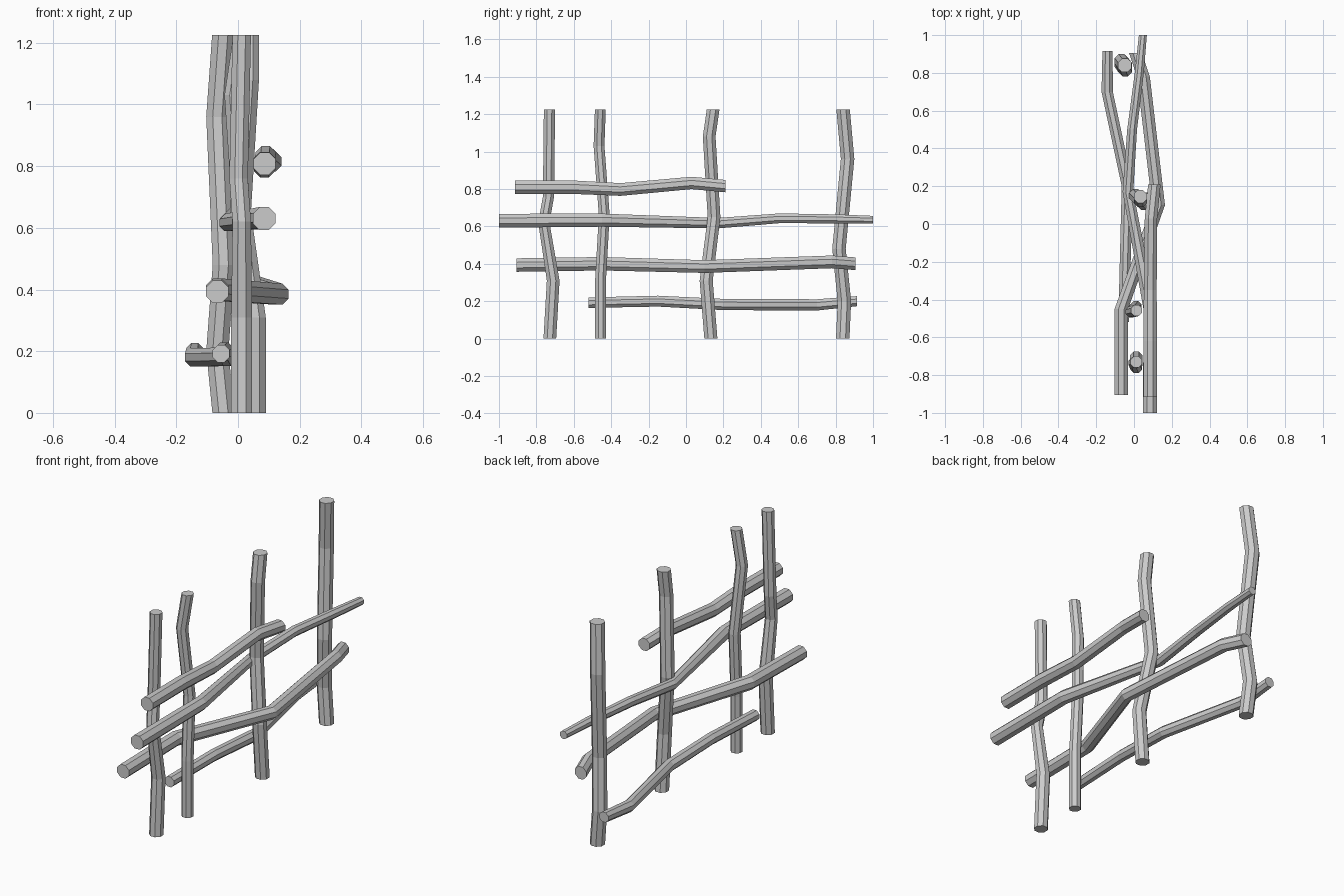
import bpy, bmesh, math

# single weathered grey colour
grey = bpy.data.materials.new("pale_grey_wood")
grey.diffuse_color = (0.6, 0.6, 0.6, 1)

SIDES = 8


def pole(name, path, axis):
    """Crooked octagonal pole. path: (x, y, z, half_width); rings stay square to axis."""
    bm = bmesh.new()
    rings = []
    for x, y, z, r in path:
        ring = []
        for i in range(SIDES):
            a = 2 * math.pi * (i + 0.5) / SIDES
            c = r / math.cos(math.pi / SIDES)
            u, v = c * math.cos(a), c * math.sin(a)
            off = (u, v, 0) if axis == "z" else (u, 0, v)
            ring.append(bm.verts.new((x + off[0], y + off[1], z + off[2])))
        rings.append(ring)
    for lo, hi in zip(rings, rings[1:]):
        for i in range(SIDES):
            j = (i + 1) % SIDES
            bm.faces.new((lo[i], lo[j], hi[j], hi[i]))
    bm.faces.new(rings[0])
    bm.faces.new(rings[-1])
    bmesh.ops.recalc_face_normals(bm, faces=bm.faces)
    mesh = bpy.data.meshes.new(name)
    bm.to_mesh(mesh)
    bm.free()
    mesh.materials.append(grey)
    bpy.context.collection.objects.link(bpy.data.objects.new(name, mesh))


TOP = 1.225

# upright posts, front to back
pole("post_front", [(0.012, -0.728, 0, 0.034), (0.012, -0.71, 0.31, 0.034),
                    (0.012, -0.76, 0.62, 0.03), (0.002, -0.735, 0.76, 0.03),
                    (0.012, -0.73, TOP, 0.03)], "z")
pole("post_mid_front", [(0.012, -0.457, 0, 0.029), (0.012, -0.457, 0.31, 0.029),
                        (0.01, -0.437, 0.66, 0.029), (-0.015, -0.465, 1.03, 0.029),
                        (0.014, -0.458, TOP, 0.029)], "z")
pole("post_mid_back", [(0.055, 0.133, 0, 0.035), (0.055, 0.108, 0.31, 0.035),
                       (0.008, 0.15, 0.65, 0.034), (0.034, 0.124, 1.08, 0.034),
                       (0.034, 0.145, TOP, 0.034)], "z")
pole("post_back", [(-0.047, 0.838, 0, 0.036), (-0.067, 0.847, 0.2, 0.036),
                   (-0.046, 0.818, 0.48, 0.036), (-0.067, 0.864, 0.96, 0.036),
                   (-0.048, 0.84, TOP, 0.036)], "z")

# crossing rails, top to bottom
pole("rail_top", [(0.086, -0.915, 0.808, 0.036), (0.086, -0.62, 0.81, 0.036),
                  (0.086, -0.35, 0.797, 0.034), (0.09, 0.03, 0.832, 0.033),
                  (0.108, 0.21, 0.815, 0.033)], "y")
pole("rail_upper", [(0.085, -1, 0.63, 0.037), (0.085, -0.45, 0.633, 0.035),
                    (-0.032, 0.17, 0.617, 0.028), (-0.01, 0.5, 0.643, 0.026),
                    (0.028, 0.8, 0.64, 0.024), (0.047, 1, 0.635, 0.021)], "y")
pole("rail_lower", [(-0.067, -0.905, 0.393, 0.036), (-0.067, -0.45, 0.4, 0.036),
                    (0.13, 0.1, 0.385, 0.034), (0.05, 0.78, 0.41, 0.034),
                    (0.008, 0.905, 0.4, 0.034)], "y")
pole("rail_bottom", [(-0.055, -0.52, 0.192, 0.028), (-0.045, -0.15, 0.2, 0.029),
                     (-0.035, 0.2, 0.182, 0.03), (-0.142, 0.7, 0.18, 0.03),
                     (-0.14, 0.915, 0.2, 0.027)], "y")
